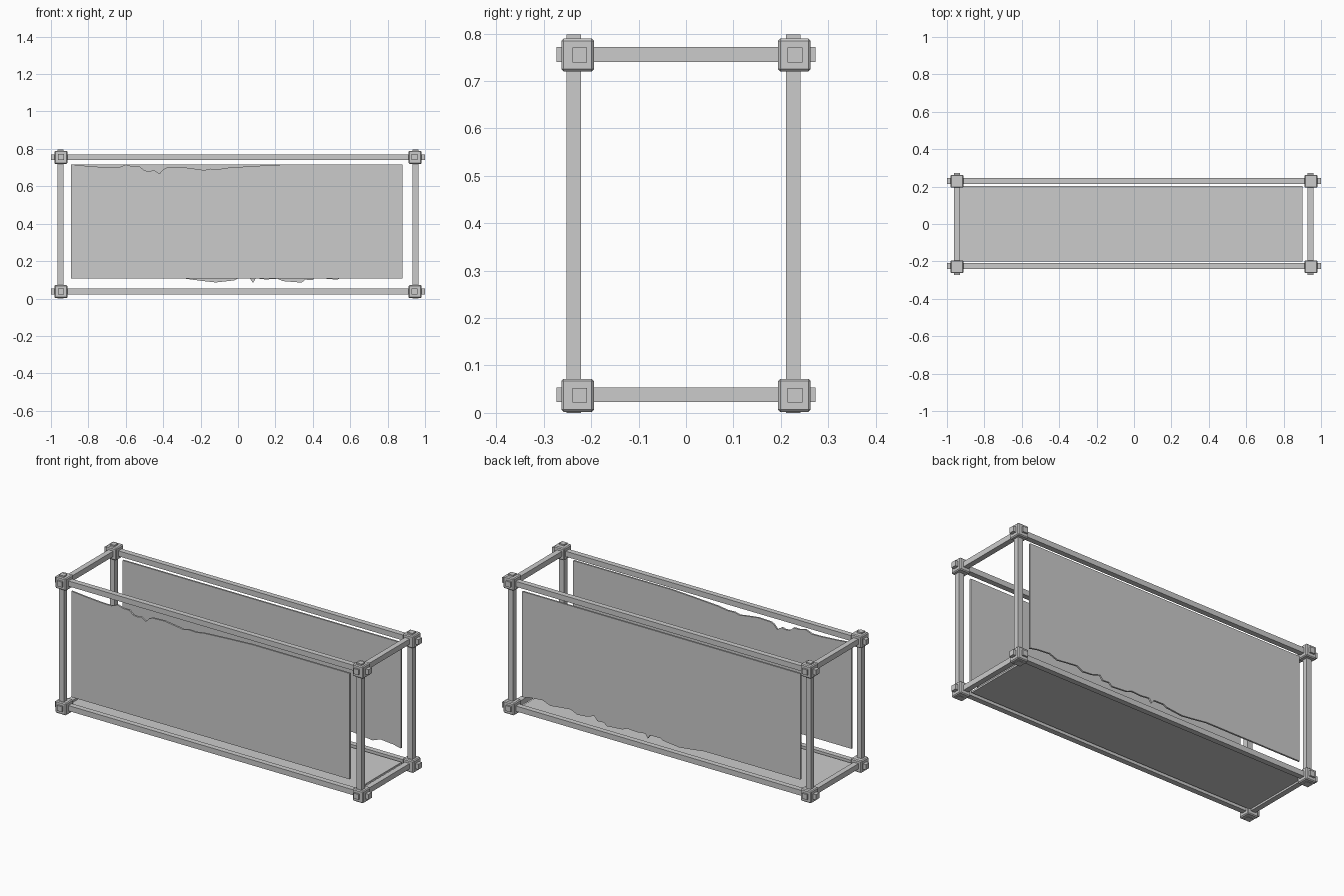
import bpy
import bmesh

if "Cube" in bpy.data.objects:
    bpy.data.objects.remove(bpy.data.objects["Cube"])


def box(name, centre, size, bevel=0):
    bm = bmesh.new()
    bmesh.ops.create_cube(bm, size=1)
    bmesh.ops.scale(bm, vec=size, verts=bm.verts)
    if bevel:
        bmesh.ops.bevel(bm, geom=bm.edges[:], offset=bevel, segments=1,
                        profile=0.5, affect='EDGES')
    return finish(name, bm, centre)


def panel(name, outline, y, thick):
    # flat sheet in the xz plane, thickened along y
    bm = bmesh.new()
    face = bm.faces.new([bm.verts.new((x, -thick / 2, z)) for x, z in outline])
    ext = bmesh.ops.extrude_face_region(bm, geom=[face])
    moved = [g for g in ext["geom"] if isinstance(g, bmesh.types.BMVert)]
    bmesh.ops.translate(bm, vec=(0, thick, 0), verts=moved)
    bmesh.ops.recalc_face_normals(bm, faces=bm.faces[:])
    bmesh.ops.triangulate(bm, faces=[f for f in bm.faces if len(f.verts) > 4])
    return finish(name, bm, (0, y, 0))


def finish(name, bm, location):
    mesh = bpy.data.meshes.new(name)
    bm.to_mesh(mesh)
    bm.free()
    ob = bpy.data.objects.new(name, mesh)
    ob.location = location
    bpy.context.collection.objects.link(ob)
    return ob


ROD = 0.031
LEVELS = {"bottom": 0.037, "top": 0.755}
SIDES = {"left": -1, "right": 1}
DEPTHS = {"front": -1, "back": 1}

# Corner joints
for ln, z in LEVELS.items():
    for sn, s in SIDES.items():
        for dn, d in DEPTHS.items():
            box(f"joint_{ln}_{dn}_{sn}", (s * 0.947, d * 0.2285, z),
                (0.069, 0.069, 0.07), 0.005)

# Long rails
for ln, z in LEVELS.items():
    for dn, y in (("front", -0.224), ("back", 0.23)):
        box(f"long_rail_{ln}_{dn}", (0, y, z), (2.0, ROD, ROD))

# Short rails
for ln, z in LEVELS.items():
    for sn, x in (("left", -0.947), ("right", 0.943)):
        box(f"short_rail_{ln}_{sn}", (x, 0, z + 0.001), (ROD, 0.546, ROD))

# Upright posts
for sn, s in SIDES.items():
    for dn, y in (("front", -0.237), ("back", 0.226)):
        box(f"post_{dn}_{sn}", (s * 0.949, y, 0.399), (ROD, ROD, 0.798))

# Front sheet, torn along the upper edge
torn_top = [(0.26, 0.717), (0.1, 0.709), (-0.05, 0.70), (-0.1, 0.692),
            (-0.15, 0.694), (-0.18, 0.686), (-0.21, 0.691), (-0.3, 0.703),
            (-0.38, 0.70), (-0.40, 0.69), (-0.42, 0.668), (-0.45, 0.687),
            (-0.47, 0.681), (-0.50, 0.684), (-0.525, 0.706), (-0.56, 0.705),
            (-0.60, 0.716), (-0.64, 0.70), (-0.70, 0.701), (-0.80, 0.708)]
panel("front_sheet", [(-0.893, 0.107), (0.88, 0.107), (0.88, 0.717)]
      + torn_top + [(-0.893, 0.717)], -0.235, 0.01)

# Back sheet, torn along the lower edge
torn_bottom = [(-0.28, 0.106), (-0.2, 0.095), (-0.12, 0.086), (-0.02, 0.097),
               (0.0, 0.107), (0.065, 0.106), (0.08, 0.084), (0.095, 0.108),
               (0.15, 0.102), (0.21, 0.106), (0.24, 0.093), (0.34, 0.085),
               (0.36, 0.101), (0.40, 0.098), (0.42, 0.122), (0.47, 0.106),
               (0.53, 0.101), (0.57, 0.12), (0.64, 0.113), (0.70, 0.106),
               (0.75, 0.125), (0.83, 0.118)]
panel("back_sheet", [(-0.893, 0.107)] + torn_bottom
      + [(0.88, 0.108), (0.88, 0.717), (-0.893, 0.717)], 0.23, 0.01)

# Floor sheet
box("floor_sheet", (-0.015, 0.002, 0.037), (1.83, 0.404, 0.01))
